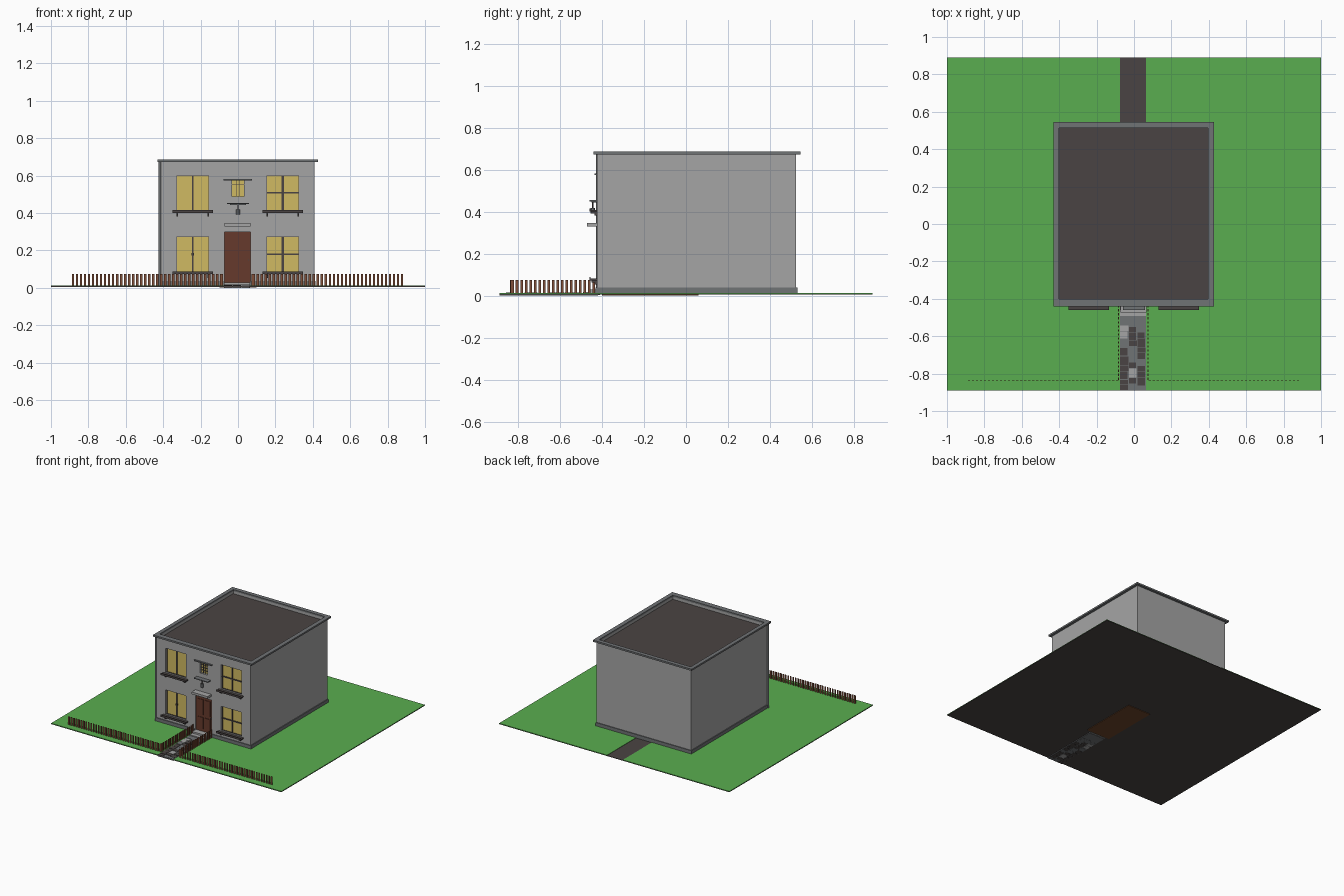
import bpy, bmesh, random
from mathutils import Matrix

if "Cube" in bpy.data.objects:
    bpy.data.objects.remove(bpy.data.objects["Cube"])

random.seed(4)


def mat(name, r, g, b):
    m = bpy.data.materials.new(name)
    lin = lambda c: ((c / 255 + 0.055) / 1.055) ** 2.4 if c > 10 else c / 255 / 12.92
    m.diffuse_color = (lin(r), lin(g), lin(b), 1)
    m.use_nodes = True
    m.node_tree.nodes["Principled BSDF"].inputs["Base Color"].default_value = m.diffuse_color
    return m


WALL = mat("wall grey", 165, 165, 165)
TRIM = mat("trim grey", 112, 115, 117)
DARK = mat("dark slate", 74, 68, 67)
LAWN = mat("lawn green", 90, 174, 80)
GLOW = mat("window yellow", 208, 186, 98)
DOOR = mat("door brown", 102, 58, 44)
WOOD = mat("fence brown", 128, 78, 56)
FLOOR = mat("floor brown", 110, 70, 42)


def boxes(name, material, items):
    """One object from boxes given as (x0, x1, y0, y1, z0, z1)."""
    bm = bmesh.new()
    for x0, x1, y0, y1, z0, z1 in items:
        m = (Matrix.Translation(((x0 + x1) / 2, (y0 + y1) / 2, (z0 + z1) / 2))
             @ Matrix.Diagonal((x1 - x0, y1 - y0, z1 - z0, 1)))
        bmesh.ops.create_cube(bm, size=1, matrix=m)
    me = bpy.data.meshes.new(name)
    bm.to_mesh(me)
    bm.free()
    if material:
        me.materials.append(material)
    ob = bpy.data.objects.new(name, me)
    bpy.context.collection.objects.link(ob)
    return ob


def ring(name, material, outer, inner, z0, z1):
    """Rectangular frame lying flat, outer and inner as (x0, x1, y0, y1)."""
    bm = bmesh.new()
    loops = []
    for (x0, x1, y0, y1), z in ((outer, z0), (outer, z1), (inner, z1), (inner, z0)):
        loops.append([bm.verts.new((x, y, z)) for x, y in
                      ((x0, y0), (x1, y0), (x1, y1), (x0, y1))])
    for a in range(4):
        p, q = loops[a], loops[(a + 1) % 4]
        for i in range(4):
            j = (i + 1) % 4
            bm.faces.new((p[i], p[j], q[j], q[i]))
    bmesh.ops.recalc_face_normals(bm, faces=bm.faces)
    me = bpy.data.meshes.new(name)
    bm.to_mesh(me)
    bm.free()
    me.materials.append(material)
    bpy.context.collection.objects.link(bpy.data.objects.new(name, me))


def cylinder(name, material, x, y, z0, z1, r):
    bpy.ops.mesh.primitive_cylinder_add(vertices=12, radius=r, depth=z1 - z0,
                                        location=(x, y, (z0 + z1) / 2))
    ob = bpy.context.object
    ob.name = name
    ob.data.materials.append(material)
    bpy.ops.object.shade_smooth_by_angle()


# Ground: dark base plate, lawn split by the path strip, hall floor
PX0, PX1 = -0.075, 0.063
boxes("ground_plate", DARK, [(-1, 1, -0.89, 0.89, 0.005, 0.009)])
boxes("lawn", LAWN, [(-1, PX0, -0.89, 0.89, 0.008, 0.012),
                     (PX1, 1, -0.89, 0.89, 0.008, 0.012)])
boxes("hall_floor", FLOOR, [(-0.1, 0.1, -0.4, 0.06, 0.001, 0.006)])

# Stone path: random slabs over a mortar bed
boxes("path_bed", TRIM, [(PX0, PX1, -0.89, -0.42, 0.001, 0.011)])
slabs = {"path_slabs_dark": [], "path_slabs_mid": [], "path_slabs_light": []}
for c in range(3):
    w = (PX1 - PX0) / 3
    x0, y = PX0 + c * w, -0.888
    while y < -0.51:
        d = random.uniform(0.025, 0.05)
        key = random.choice(["path_slabs_dark"] * 4 + ["path_slabs_mid"] * 4 + ["path_slabs_light"])
        slabs[key].append((x0 + 0.001, x0 + w * random.uniform(0.85, 1), y, y + d - 0.003,
                           0, random.uniform(0.012, 0.015)))
        y += d
for (name, items), m in zip(slabs.items(), (DARK, TRIM, WALL)):
    boxes(name, m, items)

# House body with cut openings
BX0, BX1, BY0, BY1 = -0.412, 0.408, -0.425, 0.525
body = boxes("house_walls", WALL, [(BX0, BX1, BY0, BY1, 0.01, 0.65)])
wins = [(x0, x1, z0, z1) for x0, x1 in ((-0.33, -0.155), (0.152, 0.327))
        for z0, z1 in ((0.085, 0.275), (0.413, 0.602))]
small, door = (-0.031, 0.031, 0.488, 0.573), (-0.072, 0.066, 0.03, 0.3)
G = BY0 + 0.018  # glass plane
cut = boxes("opening_cutter", None, [(a, b, BY0 - 0.05, G, c, d)
                                     for a, b, c, d in wins + [small, door]])
cut.hide_render = True
cut.hide_set(True)
mod = body.modifiers.new("openings", "BOOLEAN")
mod.object, mod.operation, mod.solver = cut, "DIFFERENCE", "EXACT"

# Roof, parapet, cornice, plinth, drainpipe
inner = (-0.4, 0.395, -0.4, 0.513)
boxes("roof", DARK, [(inner[0] - 0.004, inner[1] + 0.004, -0.404, 0.517, 0.645, 0.654)])
ring("parapet", WALL, (BX0, BX1, BY0, BY1), inner, 0.65, 0.674)
ring("cornice", TRIM, (-0.43, 0.428, -0.441, 0.545), inner, 0.673, 0.686)
e = 0.006
boxes("plinth", TRIM, [(BX0 - e, PX0, BY0 - e, BY1 + e, 0.01, 0.038),
                       (PX1, BX1 + e, BY0 - e, BY1 + e, 0.01, 0.038),
                       (PX0, PX1, BY1, BY1 + e, 0.01, 0.038)])
cylinder("drainpipe", TRIM, -0.417, -0.421, 0.01, 0.675, 0.007)

# Windows: panes, frames, glazing bars
boxes("window_panes", GLOW, [(a, b, G - 0.003, G + 0.001, c, d) for a, b, c, d in wins + [small]])
bars = []
F0, F1, t = G - 0.01, G - 0.002, 0.003
for a, b, c, d in wins:
    mx, mz = (a + b) / 2, (c + d) / 2
    bars += [(a, a + t, F0, F1, c, d), (b - t, b, F0, F1, c, d),
             (a, b, F0, F1, c, c + t), (a, b, F0, F1, d - t, d)]
    h = 0.004 if a < 0 else 0.006
    bars.append((mx - h, mx + h, F0, F1, c, d))
    if a > 0:
        bars.append((a, b, F0, F1, mz - 0.004, mz + 0.004))
    elif c < 0.2:
        bars.append((mx - 0.007, mx + 0.007, F0 - 0.003, F1, mz - 0.007, mz + 0.007))
a, b, c, d = small
bars += [(a, b, F0, F1, z - 0.001, z + 0.001) for z in (0.51, 0.531, 0.552)]
bars += [(x - 0.001, x + 0.001, F0, F1, c, d) for x in (-0.01, 0.01)]
boxes("window_bars", DARK, bars)

# Sills on brackets, with a raised front lip
sills = []
for a, b, c, d in wins:
    s0, s1 = a - 0.02, b + 0.02
    sills += [(s0, s1, -0.461, BY0, c - 0.012, c - 0.004),
              (s0, s1, -0.461, -0.456, c - 0.012, c + 0.003)]
    for x in (a + 0.005, b - 0.005):
        sills += [(x - 0.004, x + 0.004, -0.45, BY0, c - 0.022, c - 0.012),
                  (x - 0.004, x + 0.004, -0.437, BY0, c - 0.032, c - 0.022)]
boxes("window_sills", DARK, sills)

# Small window trim and lamp above the door
boxes("small_window_lintel", TRIM, [(-0.078, 0.075, -0.437, BY0, 0.574, 0.582)])
boxes("small_window_sill", TRIM, [(-0.06, 0.06, -0.461, BY0, 0.449, 0.455),
                                  (-0.042, 0.042, -0.45, BY0, 0.443, 0.449)])
cylinder("lamp_post", DARK, 0, -0.445, 0.415, 0.445, 0.003)
cylinder("lamp", TRIM, 0, -0.445, 0.392, 0.418, 0.011)

# Door with raised panels, canopy, step
a, b, c, d = door
boxes("door", DOOR, [(a, b, G - 0.008, G + 0.001, c, d)])
boxes("door_panels", DOOR, [(x0, x0 + 0.045, G - 0.012, G - 0.007, z0, z1)
                            for x0 in (-0.056, 0.005)
                            for z0, z1 in ((0.05, 0.14), (0.16, 0.28))])
boxes("door_knob", DARK, [(0.054, 0.06, G - 0.016, G - 0.007, 0.147, 0.153)])
boxes("door_canopy", WALL, [(-0.073, 0.066, -0.472, BY0, 0.329, 0.346)])
boxes("door_step", WALL, [(PX0, PX1, -0.492, -0.41, 0.003, 0.018),
                          (PX0, PX1, -0.46, -0.41, 0.018, 0.03)])

# Picket fences along the front and both sides of the path
front, side = [], []
for x0, x1 in ((-0.888, -0.083), (0.078, 0.883)):
    n = 38
    for i in range(n):
        x = x0 + (x1 - x0 - 0.012) * i / (n - 1)
        front.append((x, x + 0.012, -0.838, -0.833, 0.01, 0.075))
for x in (-0.086, 0.072):
    for i in range(19):
        y = -0.833 + 0.0215 * i
        side.append((x, x + 0.005, y, y + 0.012, 0.01, 0.075))
boxes("front_fence", WOOD, front)
boxes("path_fence", WOOD, side)
